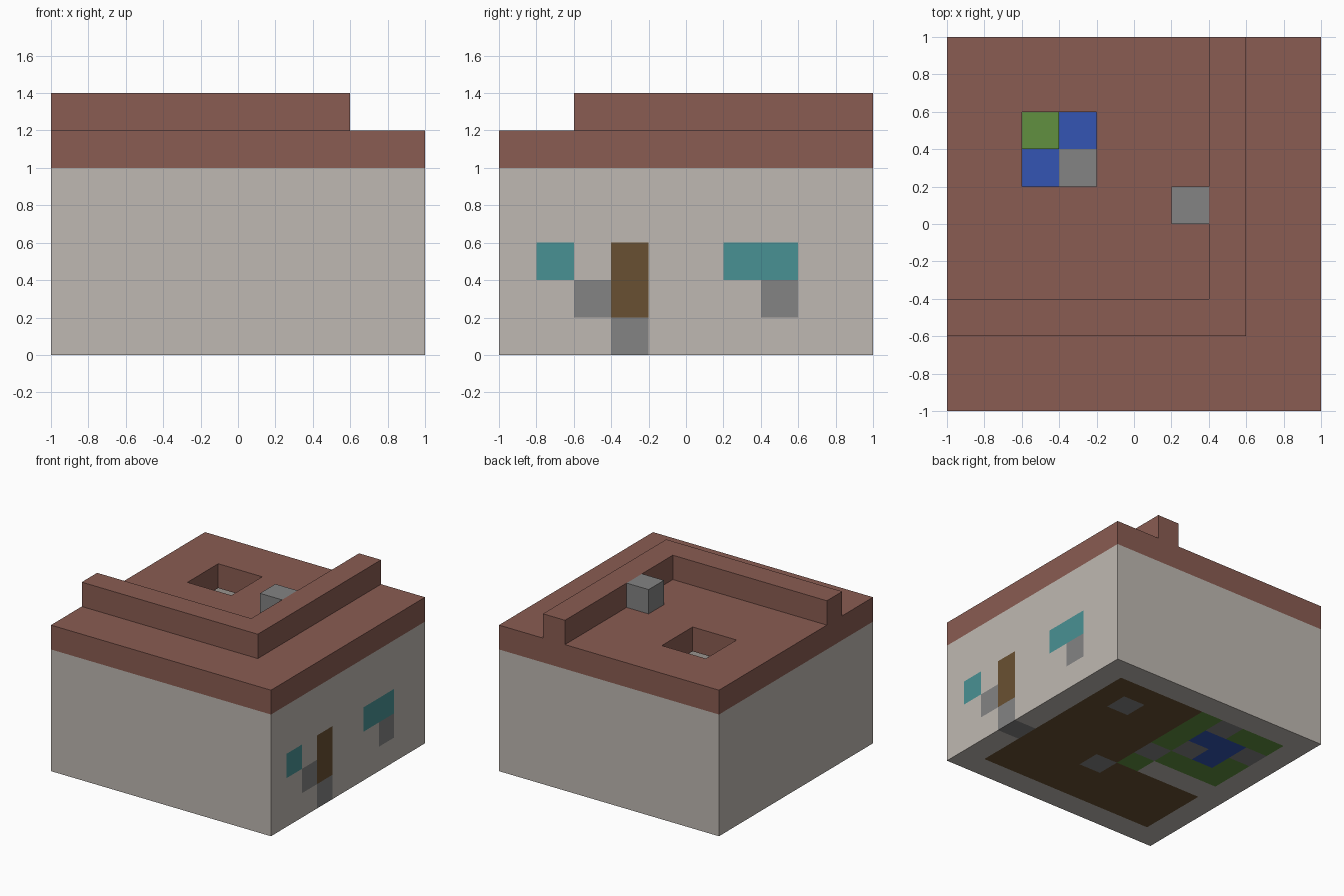
import bpy, bmesh, math
from mathutils import Vector

if "Cube" in bpy.data.objects:
    bpy.data.objects.remove(bpy.data.objects["Cube"], do_unlink=True)

UNIT = 0.2  # edge of one building block


def linear(c):
    c /= 255
    return c / 12.92 if c <= 0.04045 else ((c + 0.055) / 1.055) ** 2.4


def material(name, rgb):
    mat = bpy.data.materials.new(name)
    mat.use_nodes = True
    color = [linear(c) for c in rgb] + [1]
    mat.diffuse_color = color
    mat.node_tree.nodes["Principled BSDF"].inputs["Base Color"].default_value = color
    return mat


MATS = {
    "plaster": material("plaster", (191, 185, 178)),
    "roof_red": material("roof_red", (138, 92, 82)),
    "stone": material("stone", (131, 131, 131)),
    "glass": material("glass", (73, 145, 148)),
    "wood": material("wood", (105, 80, 50)),
    "grass": material("grass", (97, 144, 64)),
    "water": material("water", (51, 85, 180)),
}
parts = {}  # part name -> {block position: material name}


def fill(part, mat, xs, ys, zs):
    """Place blocks over inclusive index ranges."""
    blocks = parts.setdefault(part, {})
    for x in range(xs[0], xs[-1] + 1):
        for y in range(ys[0], ys[-1] + 1):
            for z in range(zs[0], zs[-1] + 1):
                blocks[x, y, z] = mat


# Outer walls and the garden partition
FULL, STOREY = (0, 9), (0, 4)
for side in (0, 9):
    fill("walls", "plaster", (side,), FULL, STOREY)
    fill("walls", "plaster", FULL, (side,), STOREY)
fill("walls", "plaster", (1, 3), (4,), STOREY)

# Entrance side: door, step, windows and stones
EAST = (9,)
fill("walls", "wood", EAST, (3,), (1, 2))
fill("walls", "stone", EAST, (3,), (0,))
fill("walls", "glass", EAST, (1,), (2,))
fill("walls", "glass", EAST, (6, 7), (2,))
for y in (2, 7):
    fill("walls", "stone", EAST, (y,), (1,))

# Floor with courtyard garden, pond and paving
GROUND = (0,)
fill("floor", "wood", (1, 8), (1, 3), GROUND)
fill("floor", "wood", (5, 8), (4, 8), GROUND)
fill("floor", "grass", (1, 4), (5, 8), GROUND)
fill("floor", "grass", (4,), (4,), GROUND)
for x, y in ((3, 8), (1, 7), (3, 6), (4, 5), (7, 7), (5, 3)):
    fill("floor", "stone", (x,), (y,), GROUND)
for x, y in ((3, 7), (2, 7), (2, 6)):
    fill("floor", "water", (x,), (y,), GROUND)
fill("pond_plant", "grass", (2,), (7,), (1,))

# Roof with skylight opening, raised ridge and chimney
fill("roof", "roof_red", FULL, FULL, (5,))
for x in (2, 3):
    for y in (6, 7):
        del parts["roof"][x, y, 5]
fill("roof_ridge", "roof_red", (0, 7), (2,), (6,))
fill("roof_ridge", "roof_red", (7,), (2, 9), (6,))
fill("chimney", "stone", (6,), (5,), (6,))

# Skin every part with only its exposed block faces
solid = set().union(*parts.values())
for part, blocks in parts.items():
    bm = bmesh.new()
    used = sorted(set(blocks.values()))
    for pos, mat in blocks.items():
        center = Vector(pos) + Vector((0.5, 0.5, 0.5))
        for axis in range(3):
            for sign in (-1, 1):
                n = Vector((0, 0, 0))
                n[axis] = sign
                if tuple(int(c) for c in Vector(pos) + n) in solid:
                    continue
                u = Vector((0, 0, 0))
                u[(axis + 1) % 3] = 1
                v = n.cross(u)
                corners = [center + (n + a * u + b * v) / 2
                           for a, b in ((-1, -1), (1, -1), (1, 1), (-1, 1))]
                face = bm.faces.new([bm.verts.new(
                    (c - Vector((5, 5, 0))) * UNIT) for c in corners])
                face.material_index = used.index(mat)
    bmesh.ops.remove_doubles(bm, verts=bm.verts, dist=UNIT / 100)
    bmesh.ops.dissolve_limit(bm, angle_limit=math.radians(1), verts=bm.verts,
                             edges=bm.edges, delimit={'MATERIAL'})
    mesh = bpy.data.meshes.new(part)
    bm.to_mesh(mesh)
    bm.free()
    for name in used:
        mesh.materials.append(MATS[name])
    bpy.context.collection.objects.link(bpy.data.objects.new(part, mesh))
